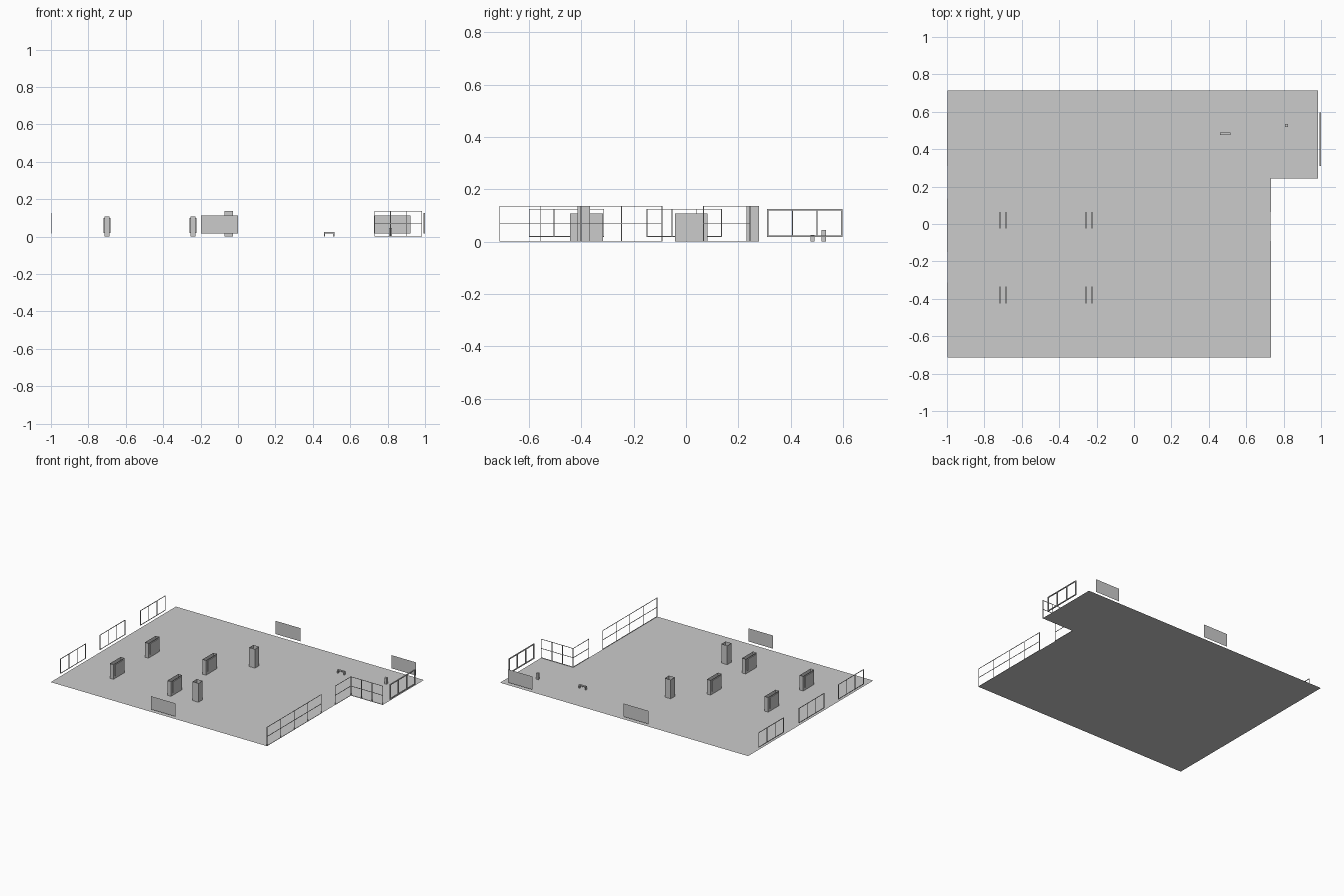
import bpy, bmesh

if "Cube" in bpy.data.objects:
    bpy.data.objects.remove(bpy.data.objects["Cube"])


def make(name, bm):
    me = bpy.data.meshes.new(name)
    bm.to_mesh(me)
    bm.free()
    ob = bpy.data.objects.new(name, me)
    bpy.context.collection.objects.link(ob)
    return ob


def add_box(bm, x0, x1, y0, y1, z0, z1, caps=True):
    """Axis-aligned box; without caps it is an open tube of four walls."""
    ring = [(x0, y0), (x1, y0), (x1, y1), (x0, y1)]
    lo = [bm.verts.new((x, y, z0)) for x, y in ring]
    hi = [bm.verts.new((x, y, z1)) for x, y in ring]
    for i in range(4):
        j = (i + 1) % 4
        bm.faces.new((lo[i], lo[j], hi[j], hi[i]))
    if caps:
        bm.faces.new(lo[::-1])
        bm.faces.new(hi)


def frame(name, axis, pos, a0, a1, z0, z1, panes, rows, bar, depth):
    """Open grid of bars in a vertical plane: axis 'x' runs along x, 'y' along y."""
    bm = bmesh.new()

    def bar_box(s0, s1, b0, b1):
        d0, d1 = pos - depth / 2, pos + depth / 2
        if axis == 'x':
            add_box(bm, s0, s1, d0, d1, b0, b1)
        else:
            add_box(bm, d0, d1, s0, s1, b0, b1)

    for i in range(panes + 1):
        s = a0 + (a1 - a0 - bar) * i / panes
        bar_box(s, s + bar, z0, z1)
    for i in range(rows + 1):
        z = z0 + (z1 - z0 - bar) * i / rows
        bar_box(a0, a1, z, z + bar)
    return make(name, bm)


# L-shaped floor
bm = bmesh.new()
outline = [(-0.997, -0.713), (0.73, -0.713), (0.73, 0.245),
           (0.985, 0.245), (0.985, 0.715), (-0.997, 0.715)]
bm.faces.new([bm.verts.new((x, y, 0)) for x, y in outline])
make("floor", bm)

# Flat wall panels along the front and back edges
for i, (x0, x1, y) in enumerate([(-0.197, 0.0, -0.711), (-0.197, 0.0, 0.712),
                                 (0.727, 0.922, 0.712)]):
    bm = bmesh.new()
    bm.faces.new([bm.verts.new(c) for c in
                  ((x0, y, 0.017), (x1, y, 0.017), (x1, y, 0.112), (x0, y, 0.112))])
    make(f"wall_panel_{i + 1}", bm)

# Tall square columns, open at the top
for i, y in enumerate((-0.39, 0.255)):
    bm = bmesh.new()
    add_box(bm, -0.073, -0.026, y - 0.024, y + 0.024, 0, 0.137, caps=False)
    make(f"column_{i + 1}", bm)

# Display boards with a raised panel on each long side
for i, (x, y) in enumerate([(-0.70, -0.38), (-0.70, 0.02), (-0.24, -0.38), (-0.24, 0.02)]):
    bm = bmesh.new()
    add_box(bm, x - 0.014, x + 0.014, y - 0.0625, y + 0.0625, 0, 0.107, caps=False)
    make(f"display_board_{i + 1}", bm)
    bm = bmesh.new()
    for s in (-1, 1):
        xa, xb = sorted((x + s * 0.014, x + s * 0.019))
        add_box(bm, xa, xb, y - 0.045, y + 0.045, 0.02, 0.1)
    make(f"board_panels_{i + 1}", bm)

# Window frames: three slim ones on the left, a heavier one on the right
for i, y in enumerate((-0.6, -0.15, 0.31)):
    frame(f"left_window_{i + 1}", 'y', -0.998, y, y + 0.287, 0.018, 0.125, 3, 1, 0.003, 0.004)
frame("right_window", 'y', 0.996, 0.31, 0.597, 0.018, 0.125, 3, 1, 0.005, 0.008)

# Glazing grids around the notch, with a gap for the doorway
frame("long_grid", 'y', 0.73, -0.713, -0.09, 0, 0.137, 4, 2, 0.003, 0.003)
frame("short_grid", 'y', 0.73, 0.065, 0.245, 0, 0.137, 1, 2, 0.003, 0.003)
frame("notch_grid", 'x', 0.245, 0.73, 0.985, 0, 0.137, 3, 2, 0.003, 0.003)

# Small bench: seat on two legs
bm = bmesh.new()
add_box(bm, 0.459, 0.515, 0.476, 0.490, 0.018, 0.025)
for x in (0.459, 0.509):
    add_box(bm, x, x + 0.006, 0.476, 0.490, 0, 0.018)
make("bench", bm)

# Small pedestal
bm = bmesh.new()
add_box(bm, 0.806, 0.823, 0.518, 0.535, 0, 0.045)
make("pedestal", bm)
